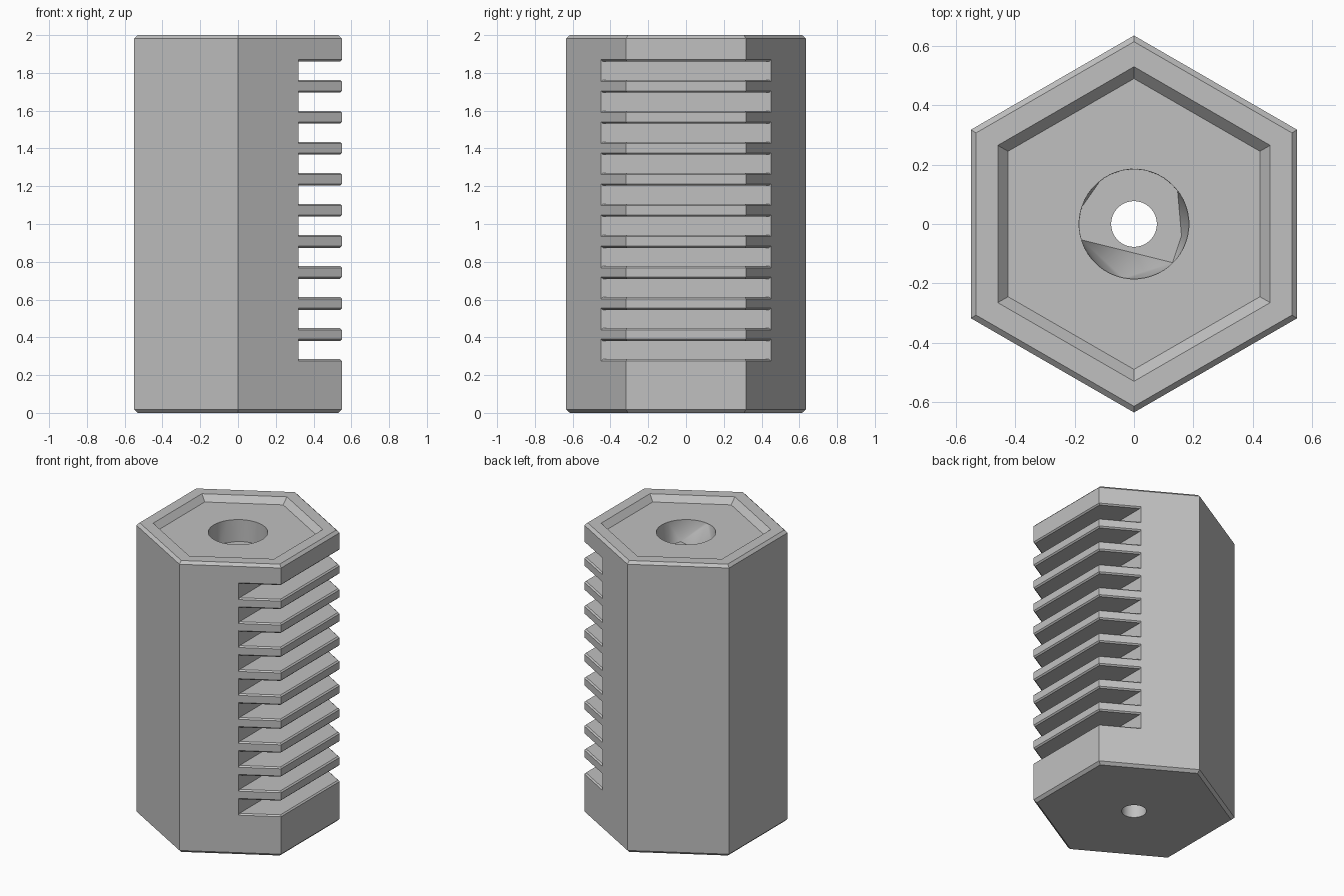
import bpy, bmesh, math
from mathutils import Vector

cube = bpy.data.objects.get("Cube")
if cube:
    bpy.data.objects.remove(cube, do_unlink=True)

COS30 = math.cos(math.radians(30))
R = 0.635            # hexagon corner radius
CH = 0.018           # rim chamfer
FLOOR = 1.96         # recess floor height
SLOTS, PITCH, SLOT_Z, SLOT_H = 10, 0.1644, 0.284, 0.097

grey = bpy.data.materials.new("plain_grey")
grey.use_nodes = True
grey.diffuse_color = (0.53, 0.53, 0.53, 1)
grey.node_tree.nodes["Principled BSDF"].inputs["Base Color"].default_value = (0.53, 0.53, 0.53, 1)


def ring(n, r, z):
    """Regular polygon; hexagons have corners on the y axis."""
    return [Vector((r * math.cos(a), r * math.sin(a), z))
            for a in (math.tau * (k + 0.5) / n for k in range(n))]


def polar(deg, r, z):
    a = math.radians(deg)
    return Vector((r * math.cos(a), r * math.sin(a), z))


def make(name, bm):
    bmesh.ops.recalc_face_normals(bm, faces=bm.faces)
    me = bpy.data.meshes.new(name)
    bm.to_mesh(me)
    bm.free()
    me.materials.append(grey)
    ob = bpy.data.objects.new(name, me)
    bpy.context.collection.objects.link(ob)
    return ob


def add_loft(bm, n, sections):
    """Stack of n-sided rings given as (radius, z), capped at both ends."""
    rows = [[bm.verts.new(p) for p in ring(n, r, z)] for r, z in sections]
    for a, b in zip(rows, rows[1:]):
        for k in range(n):
            j = (k + 1) % n
            bm.faces.new((a[k], a[j], b[j], b[k]))
    bm.faces.new(rows[0][::-1])
    bm.faces.new(rows[-1])


def loft(name, n, sections):
    bm = bmesh.new()
    add_loft(bm, n, sections)
    return make(name, bm)


def cut(target, cutter):
    """Subtract the cutter and discard it."""
    mod = target.modifiers.new("cut", 'BOOLEAN')
    mod.operation, mod.solver, mod.object = 'DIFFERENCE', 'EXACT', cutter
    bpy.context.view_layer.update()
    dg = bpy.context.evaluated_depsgraph_get()
    me = bpy.data.meshes.new_from_object(target.evaluated_get(dg))
    target.modifiers.clear()
    target.data = me
    bpy.data.objects.remove(cutter, do_unlink=True)


# Hexagonal body with chamfered ends
body = loft("hex_body", 6, [(R - CH / COS30, 0), (R, CH), (R, 2 - CH), (R - CH / COS30, 2)])

# Slot cutter: a block with double-tapered fins removed, leaving chamfered fin edges
bm = bmesh.new()
bmesh.ops.create_cube(bm, size=1)
z0, z1 = 0.2, 1.92
for v in bm.verts:
    v.co = Vector((0.82 + v.co.x, v.co.y * 2, (z0 + z1) / 2 + v.co.z * (z1 - z0)))
slot_cutter = make("slot_cutter", bm)

bm = bmesh.new()
tops = [SLOT_Z + i * PITCH for i in range(SLOTS)] + [2.2]
bottoms = [0.0] + [SLOT_Z + i * PITCH + SLOT_H for i in range(SLOTS)]
for lo, hi in zip(bottoms, tops):
    half = (hi - lo) / 2
    inner = R - 0.009 / COS30
    add_loft(bm, 6, [(inner, lo), (inner + half / COS30, lo + half), (inner, hi)])
cut(slot_cutter, make("fin_shapes", bm))
cut(body, slot_cutter)

# Hexagonal recess in the top, with sloping walls
cut(body, loft("recess_cutter", 6, [(0.49, FLOOR), (0.57, 2.04)]))

# Wide bore with flats sloping down to an uneven seat
bm = bmesh.new()
pts = ring(48, 0.185, 2.05) + ring(48, 0.185, FLOOR - 0.005)
angles = [37] + list(range(45, 130, 6)) + list(range(161, 198, 6)) + [315]
pts += [polar(a, 0.184, 1.81) for a in angles] + [polar(346, 0.165, 1.81)]
for p in pts:
    bm.verts.new(p)
hull = bmesh.ops.convex_hull(bm, input=bm.verts[:])
bmesh.ops.delete(bm, geom=[v for v in bm.verts if not v.link_faces], context='VERTS')
bmesh.ops.dissolve_limit(bm, angle_limit=0.01, verts=bm.verts[:], edges=bm.edges[:])
cut(body, make("bore_cutter", bm))

# Narrow through hole
cut(body, loft("hole_cutter", 48, [(0.077, -0.1), (0.077, 1.9)]))

bpy.ops.object.select_all(action='DESELECT')
body.select_set(True)
bpy.context.view_layer.objects.active = body
bpy.ops.object.shade_smooth_by_angle(angle=math.radians(25))
